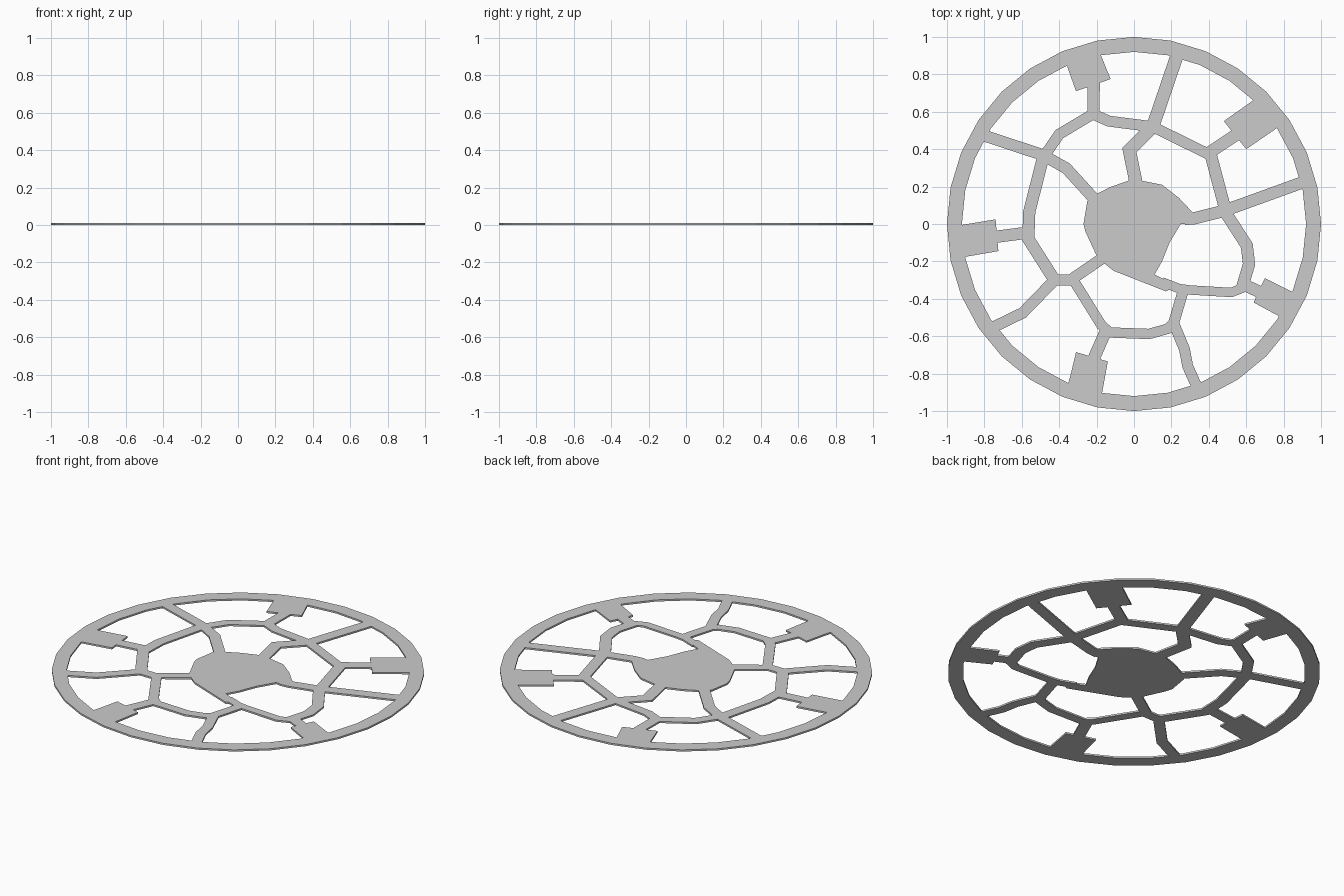
import bpy, bmesh, math
from mathutils import Vector
from mathutils.geometry import delaunay_2d_cdt

THICK = 0.01
polys = []          # flat outlines that get merged into one plate


def add_poly(pts):
    pts = [Vector(p) for p in pts]
    area = sum(a.x * b.y - b.x * a.y for a, b in zip(pts, pts[1:] + pts[:1]))
    polys.append(pts if area > 0 else pts[::-1])


def strut(path, width=0.065):
    """Bar of constant width along a path, with mitred corners."""
    p = [Vector(q) for q in path]
    dirs = [(b - a).normalized() for a, b in zip(p, p[1:])]
    sides = []
    for i, q in enumerate(p):
        d0, d1 = dirs[max(i - 1, 0)], dirs[min(i, len(dirs) - 1)]
        t = (d0 + d1).normalized()
        n = Vector((-t.y, t.x)) * (width / 2 / t.dot(d1))
        sides.append((q + n, q - n))
    for (a, b), (c, d) in zip(sides, sides[1:]):
        add_poly([a, b, d, c])


# Outer rim
N, R_OUT, R_IN = 32, 1.0, 0.92
for i in range(N):
    a, b = (2 * math.pi * k / N for k in (i, i + 1))
    add_poly([(r * math.cos(t), r * math.sin(t))
              for r, t in ((R_IN, a), (R_OUT, a), (R_OUT, b), (R_IN, b))])

# Hub
add_poly([(0.05, 0.23), (0.15, 0.21), (0.24, 0.14), (0.32, 0.055), (0.32, 0.0),
          (0.25, 0.0), (0.19, -0.1), (0.15, -0.2), (0.11, -0.27), (0.23, -0.33),
          (0.17, -0.36), (-0.11, -0.25), (-0.16, -0.21), (-0.2, -0.17),
          (-0.26, -0.04), (-0.27, 0.0), (-0.25, 0.12), (-0.2, 0.16),
          (-0.12, 0.2), (-0.02, 0.235)])

# Spokes between hub and rim
strut([(0.015, 0.2), (-0.025, 0.395), (0.085, 0.505)], 0.07)
strut([(0.09, 0.49), (0.24, 0.93)], 0.07)
strut([(0.27, 0.027), (0.32, 0.03), (0.48, 0.07), (0.93, 0.233)])
strut([(0.15, -0.31), (0.24, -0.345), (0.3, -0.353), (0.52, -0.366), (0.6, -0.335)], 0.05)
strut([(0.265, -0.35), (0.212, -0.53), (0.27, -0.67), (0.287, -0.76), (0.345, -0.89)], 0.058)
strut([(-0.15, -0.17), (-0.34, -0.3), (-0.425, -0.3), (-0.595, -0.475), (-0.77, -0.56)], 0.06)
strut([(-0.83, 0.482), (-0.49, 0.37), (-0.362, 0.298), (-0.2, 0.12)], 0.062)

# Inner web ring
strut([(0.08, 0.53), (0.375, 0.385), (0.405, 0.37)], 0.058)
strut([(0.405, 0.39), (0.49, 0.07)])
strut([(0.49, 0.06), (0.603, -0.115), (0.615, -0.215), (0.575, -0.35)])
strut([(0.22, -0.52), (0.18, -0.56), (0.08, -0.588), (-0.13, -0.58),
       (-0.175, -0.54), (-0.33, -0.29)], 0.055)
strut([(-0.425, -0.3), (-0.565, -0.08), (-0.56, 0.065), (-0.485, 0.36)])
strut([(-0.475, 0.37), (-0.4, 0.48), (-0.22, 0.588), (-0.135, 0.55), (0.1, 0.52)], 0.058)

# Tabs on the rim and their stems: stem path, tab outline
tabs = [
    ([(0.4, 0.38), (0.58, 0.5)],
     [(0.48, 0.55), (0.65, 0.67), (0.7, 0.71), (0.81, 0.55), (0.76, 0.51), (0.6, 0.4)]),
    ([(0.59, -0.325), (0.7, -0.377)],
     [(0.7, -0.29), (0.84, -0.36), (0.89, -0.38), (0.8, -0.52), (0.77, -0.49), (0.64, -0.42),
      (0.66, -0.37), (0.675, -0.34)]),
    ([(-0.145, -0.56), (-0.22, -0.73)],
     [(-0.31, -0.685), (-0.14, -0.735), (-0.17, -0.9), (-0.18, -0.94), (-0.36, -0.88),
      (-0.34, -0.81)]),
    ([(-0.56, -0.045), (-0.75, -0.07)],
     [(-0.74, 0.025), (-0.92, -0.005), (-0.96, -0.01), (-0.94, -0.18), (-0.9, -0.175),
      (-0.725, -0.145)]),
    ([(-0.217, 0.59), (-0.215, 0.76)],
     [(-0.36, 0.85), (-0.31, 0.71), (-0.125, 0.775), (-0.18, 0.91), (-0.2, 0.94),
      (-0.38, 0.88)]),
]
for stem, outline in tabs:
    strut(stem)
    add_poly(outline)

# Merge all outlines into one flat sheet, keeping only covered areas
verts = [v for p in polys for v in p]
faces, k = [], 0
for p in polys:
    faces.append(list(range(k, k + len(p))))
    k += len(p)
vs, _, fs, _, _, src = delaunay_2d_cdt(verts, [], faces, 0, 1e-4, True)
bm = bmesh.new()
bv = [bm.verts.new((v.x, v.y, 0)) for v in vs]
for f, s in zip(fs, src):
    if s:
        bm.faces.new([bv[i] for i in f])
bmesh.ops.delete(bm, geom=[v for v in bm.verts if not v.link_faces], context='VERTS')

# Give the sheet its thickness
ext = bmesh.ops.extrude_face_region(bm, geom=bm.faces[:], use_keep_orig=True)
top = [g for g in ext['geom'] if isinstance(g, bmesh.types.BMVert)]
bmesh.ops.translate(bm, verts=top, vec=(0, 0, THICK))
bmesh.ops.recalc_face_normals(bm, faces=bm.faces[:])
mesh = bpy.data.meshes.new("webbed_wheel_plate")
bm.to_mesh(mesh)
bm.free()
bpy.context.collection.objects.link(bpy.data.objects.new("webbed_wheel_plate", mesh))
